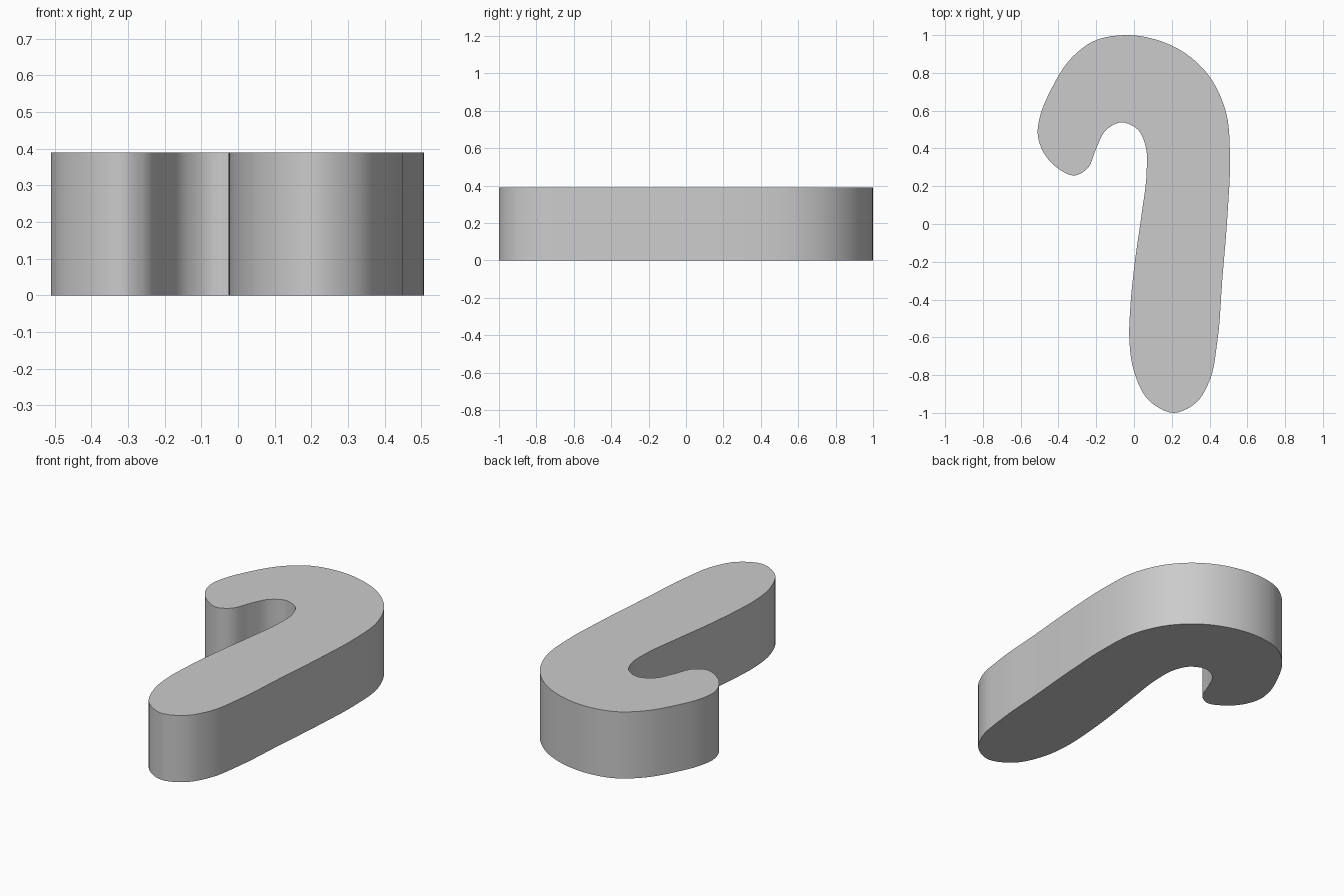
import bpy, bmesh, math
from mathutils import Vector

cube = bpy.data.objects.get("Cube")
if cube:
    bpy.data.objects.remove(cube, do_unlink=True)

HEIGHT = 0.39
STEPS = 5

# Hook outline, counter-clockwise from the foot of the shaft
OUTLINE = [
    (0.21, -1.0), (0.33, -0.945), (0.4, -0.83), (0.44, -0.63), (0.467, -0.3),
    (0.497, 0.08), (0.508, 0.35), (0.485, 0.6), (0.4, 0.78), (0.27, 0.905),
    (0.12, 0.975), (-0.05, 1.0), (-0.22, 0.965), (-0.33, 0.88), (-0.44, 0.71),
    (-0.5, 0.56), (-0.51, 0.48), (-0.485, 0.39), (-0.41, 0.3), (-0.31, 0.257),
    (-0.25, 0.29), (-0.2, 0.4), (-0.15, 0.495), (-0.07, 0.538), (0.02, 0.5),
    (0.062, 0.41), (0.067, 0.28), (0.04, 0.05), (0.002, -0.22), (-0.02, -0.45),
    (-0.025, -0.6), (0.0, -0.78), (0.08, -0.935),
]


def smooth_loop(points, steps):
    """Closed spline through the points, with tangents weighted by spacing."""
    pts = [Vector(p) for p in points]
    n = len(pts)

    def tangent(i):
        a, b, c = pts[i - 1], pts[i], pts[(i + 1) % n]
        before, after = (b - a).length, (c - b).length
        return ((b - a) / before * after + (c - b) / after * before) / (before + after)

    loop = []
    for i in range(n):
        j = (i + 1) % n
        span = (pts[j] - pts[i]).length
        for k in range(steps):
            t = k / steps
            h = t * t * (3 - 2 * t)
            loop.append(pts[i] * (1 - h) + pts[j] * h
                        + tangent(i) * span * t * (1 - t) ** 2
                        - tangent(j) * span * t * t * (1 - t))
    return loop


# Solid hook: flat face raised to full height
bm = bmesh.new()
base = bm.faces.new([bm.verts.new((p.x, p.y, 0)) for p in smooth_loop(OUTLINE, STEPS)])
raised = bmesh.ops.extrude_face_region(bm, geom=[base], use_keep_orig=True)
top = [g for g in raised["geom"] if isinstance(g, bmesh.types.BMVert)]
bmesh.ops.translate(bm, verts=top, vec=(0, 0, HEIGHT))
bmesh.ops.recalc_face_normals(bm, faces=bm.faces)
mesh = bpy.data.meshes.new("hook_body")
bm.to_mesh(mesh)
bm.free()
hook = bpy.data.objects.new("hook_body", mesh)
bpy.context.collection.objects.link(hook)

# Plain grey finish
grey = bpy.data.materials.new("grey")
grey.use_nodes = True
colour = (0.6, 0.6, 0.6, 1)
grey.diffuse_color = colour
grey.node_tree.nodes["Principled BSDF"].inputs["Base Color"].default_value = colour
mesh.materials.append(grey)

# Rounded walls with crisp rims
bpy.ops.object.select_all(action="DESELECT")
hook.select_set(True)
bpy.context.view_layer.objects.active = hook
bpy.ops.object.shade_smooth_by_angle(angle=math.radians(40))
